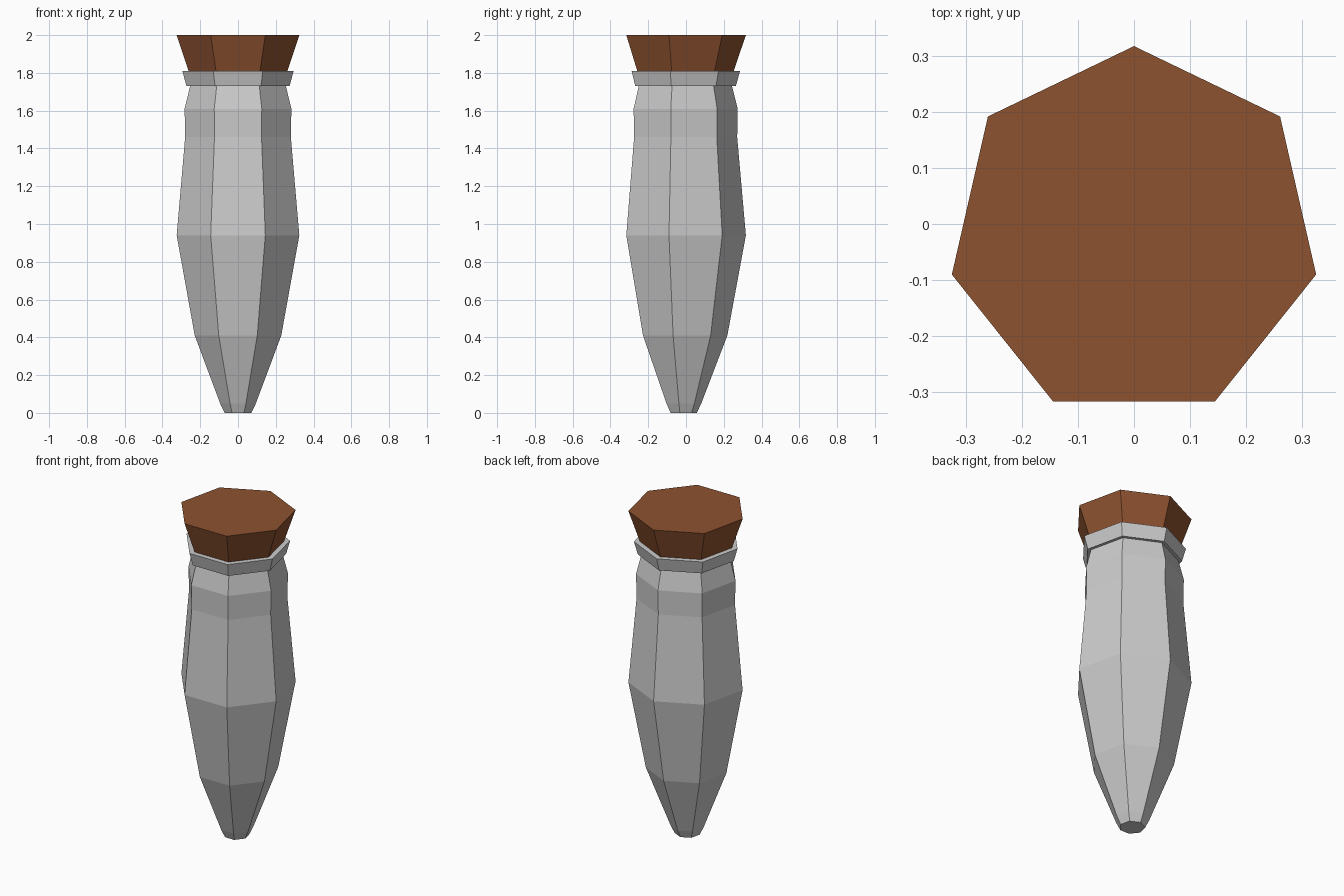
import bpy, bmesh, math

if "Cube" in bpy.data.objects:
    bpy.data.objects.remove(bpy.data.objects["Cube"])

SIDES = 7
CENTRE_Y = -0.016   # offset that centres the heptagon's bounds on y = 0


def lathe(name, profile, material=None):
    """Seven-sided solid from (radius, z) rings, with capped ends."""
    bm = bmesh.new()
    rings = []
    for r, z in profile:
        ring = []
        for i in range(SIDES):
            a = math.pi / 2 + i * math.tau / SIDES
            ring.append(bm.verts.new((r * math.cos(a), CENTRE_Y + r * math.sin(a), z)))
        rings.append(ring)
    for lo, hi in zip(rings, rings[1:]):
        for i in range(SIDES):
            j = (i + 1) % SIDES
            bm.faces.new((lo[i], lo[j], hi[j], hi[i]))
    bm.faces.new(rings[0][::-1])
    bm.faces.new(rings[-1])
    bmesh.ops.recalc_face_normals(bm, faces=bm.faces)
    mesh = bpy.data.meshes.new(name)
    bm.to_mesh(mesh)
    bm.free()
    if material:
        mesh.materials.append(material)
    obj = bpy.data.objects.new(name, mesh)
    bpy.context.collection.objects.link(obj)
    return obj


brown = bpy.data.materials.new("brown")
brown.diffuse_color = (0.27, 0.085, 0.03, 1)
brown.use_nodes = True
brown.node_tree.nodes["Principled BSDF"].inputs["Base Color"].default_value = brown.diffuse_color

# Tapered body with flared collar on top
lathe("body", [
    (0.073, 0.0), (0.097, 0.05), (0.235, 0.41), (0.333, 0.94),
    (0.287, 1.46), (0.29, 1.61), (0.26, 1.73),
    (0.28, 1.73), (0.302, 1.81), (0.266, 1.81),
])

# Flared stopper
lathe("stopper", [(0.265, 1.80), (0.333, 2.0)], brown)
